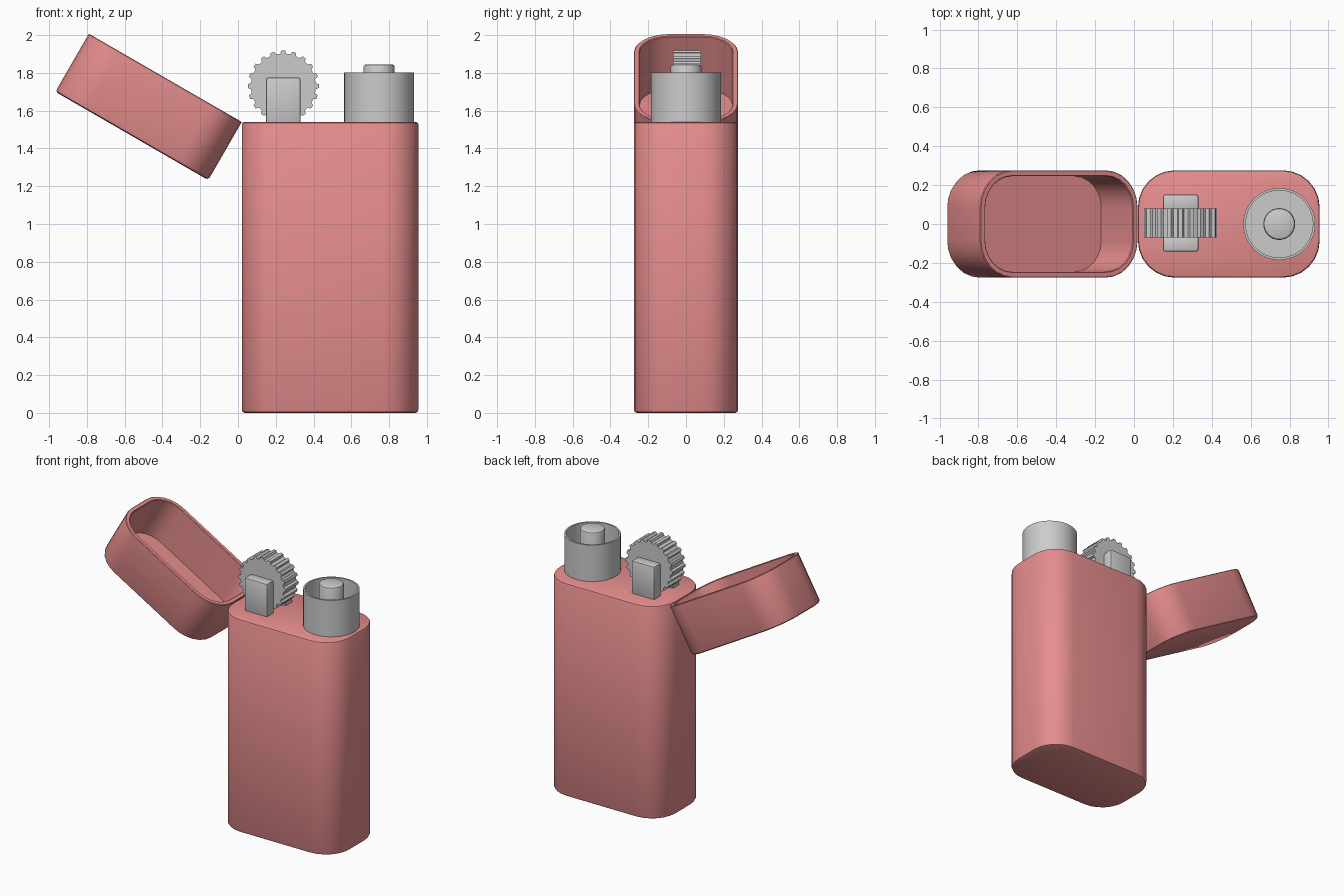
import bpy, bmesh
from math import sin, cos, pi, radians
from mathutils import Matrix, Vector

if "Cube" in bpy.data.objects:
    bpy.data.objects.remove(bpy.data.objects["Cube"])

X0, X1, HALF_Y, RADIUS = 0.02, 0.955, 0.276, 0.19
BODY_TOP, LID_HEIGHT, WALL = 1.54, 0.355, 0.03
STEEL_Y = 0.005

red = bpy.data.materials.new("red_case")
red.diffuse_color = (0.8, 0.27, 0.27, 1)
red.use_nodes = True
red.node_tree.nodes["Principled BSDF"].inputs["Base Color"].default_value = red.diffuse_color


def finish(name, bm, mat=None, angle=35):
    bmesh.ops.recalc_face_normals(bm, faces=bm.faces)
    mesh = bpy.data.meshes.new(name)
    bm.to_mesh(mesh)
    bm.free()
    obj = bpy.data.objects.new(name, mesh)
    bpy.context.collection.objects.link(obj)
    if mat:
        mesh.materials.append(mat)
    bpy.ops.object.select_all(action='DESELECT')
    obj.select_set(True)
    bpy.context.view_layer.objects.active = obj
    bpy.ops.object.shade_smooth_by_angle(angle=radians(angle))
    return obj


def loft(rings):
    """Skin equal-length rings of points and cap both ends."""
    bm = bmesh.new()
    loops = [[bm.verts.new(p) for p in ring] for ring in rings]
    n = len(loops[0])
    for a, b in zip(loops, loops[1:]):
        for i in range(n):
            j = (i + 1) % n
            bm.faces.new((a[i], a[j], b[j], b[i]))
    bm.faces.new(loops[0])
    bm.faces.new(loops[-1])
    return bm


def case_ring(inset, z, seg=6):
    """Rounded rectangle outline of the case, shrunk by inset."""
    r = RADIUS - inset
    cx, hx = (X0 + X1) / 2, (X1 - X0) / 2 - RADIUS
    hy = HALF_Y - RADIUS
    pts = []
    for k, (sx, sy) in enumerate([(1, 1), (-1, 1), (-1, -1), (1, -1)]):
        for i in range(seg + 1):
            a = (k + i / seg) * pi / 2
            pts.append((cx + sx * hx + r * cos(a), sy * hy + r * sin(a), z))
    return pts


def circle(cx, r, z, n=48):
    return [(cx + r * cos(2 * pi * i / n), r * sin(2 * pi * i / n), z) for i in range(n)]


# Case body with softened top and bottom edges
finish("case_body", loft([case_ring(d, z) for d, z in [
    (0.016, 0), (0.005, 0.005), (0, 0.016),
    (0, BODY_TOP - 0.012), (0.004, BODY_TOP - 0.004), (0.012, BODY_TOP)]]), red)

# Hollow lid, modelled closed and swung open about the hinge edge
top = BODY_TOP + LID_HEIGHT
bm = loft([case_ring(d, z) for d, z in [
    (WALL, top - WALL), (WALL, BODY_TOP + 0.004), (WALL - 0.004, BODY_TOP),
    (0.004, BODY_TOP), (0, BODY_TOP + 0.004),
    (0, top - 0.016), (0.005, top - 0.005), (0.016, top)]])
hinge = Vector((X0, 0, BODY_TOP))
bmesh.ops.rotate(bm, verts=bm.verts, cent=hinge,
                 matrix=Matrix.Rotation(radians(-150), 3, 'Y'))
finish("lid", bm, red)

# Open chimney and the nozzle standing inside it
CX = 0.747
finish("chimney", loft([circle(CX, r, z) for r, z in [
    (0.185, BODY_TOP - 0.01), (0.185, 1.803), (0.173, 1.803), (0.173, 1.56)]]))
finish("nozzle", loft([circle(CX, r, z, 32) for r, z in [
    (0.082, 1.55), (0.082, 1.832), (0.078, 1.841), (0.07, 1.845)]]))

# Toothed spark wheel
TEETH, WX, WZ = 20, 0.24, 1.73
profile = []
for t in range(TEETH):
    for f, r in [(-0.3, 0.172), (-0.17, 0.188), (0.17, 0.188), (0.3, 0.172)]:
        a = 2 * pi * (t + f) / TEETH
        profile.append((WX + r * cos(a), WZ + r * sin(a)))
finish("spark_wheel", loft([[(x, y, z) for x, z in profile]
                            for y in (STEEL_Y - 0.074, STEEL_Y + 0.074)]), angle=20)

# Pair of brackets holding the wheel
for side, label in ((-1, "front"), (1, "back")):
    bm = bmesh.new()
    bmesh.ops.create_cube(bm, size=1)
    bmesh.ops.scale(bm, verts=bm.verts, vec=(0.182, 0.08, 0.245))
    bmesh.ops.translate(bm, verts=bm.verts,
                        vec=(WX, STEEL_Y + side * 0.106, 1.6525))
    bmesh.ops.bevel(bm, geom=bm.edges[:], offset=0.01, segments=2,
                    profile=0.5, affect='EDGES')
    finish(f"wheel_bracket_{label}", bm)
